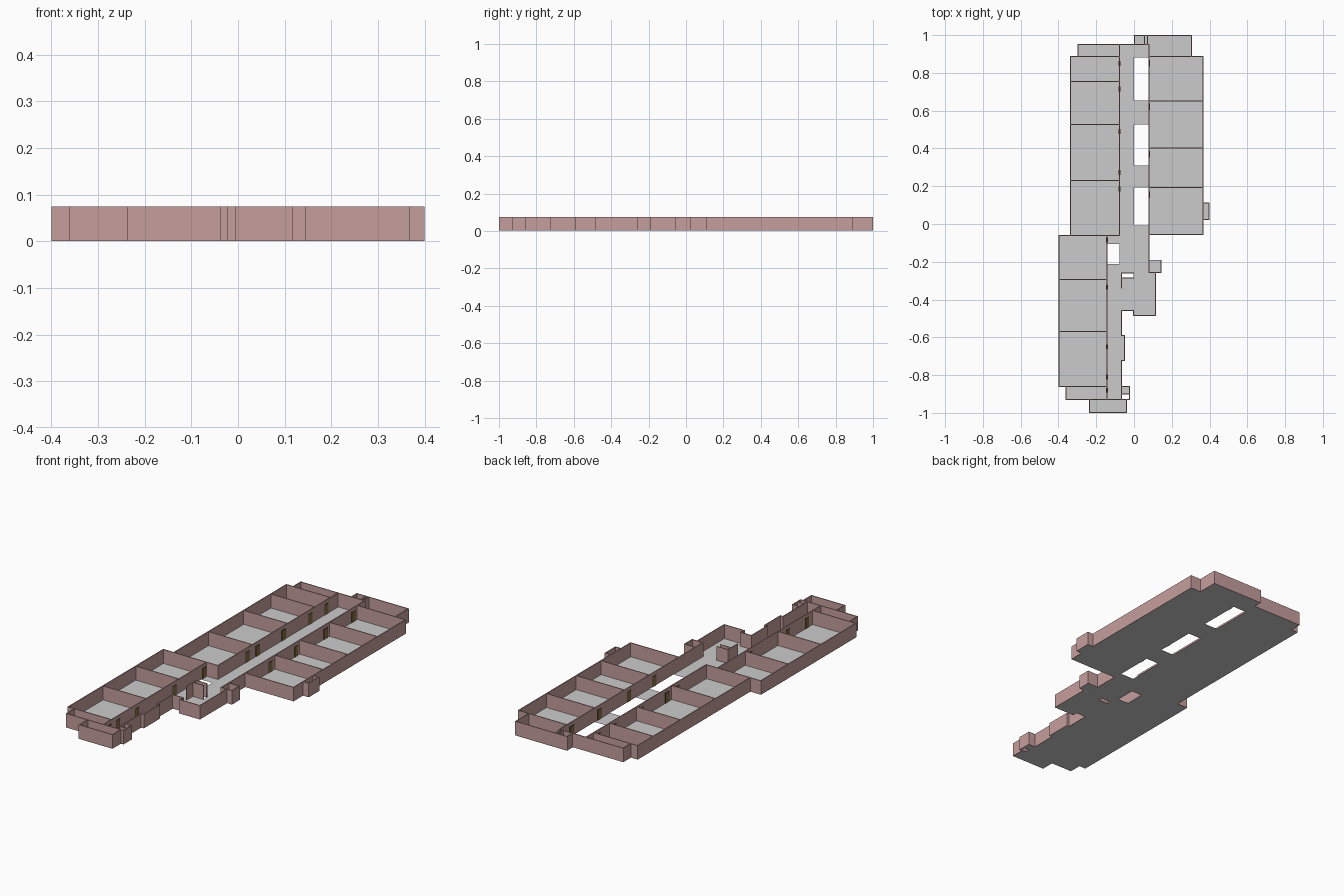
import bpy, bmesh

H = 0.075    # wall height
T = 0.005    # wall thickness


def material(name, rgb):
    m = bpy.data.materials.new(name)
    m.diffuse_color = (*rgb, 1)
    return m


WALL = material("dusty_rose_wall", (0.56, 0.345, 0.335))
FLOOR = material("light_grey_floor", (0.60, 0.60, 0.60))
DOOR = material("olive_brown_door", (0.25, 0.17, 0.05))
FRAME = material("dark_door_frame", (0.08, 0.055, 0.03))


def add_box(bm, x0, x1, y0, y1, z0, z1):
    v = bmesh.ops.create_cube(bm, size=1)["verts"]
    for p in v:
        p.co = (x1 if p.co.x > 0 else x0, y1 if p.co.y > 0 else y0, z1 if p.co.z > 0 else z0)


def finish(bm, name, mat):
    me = bpy.data.meshes.new(name)
    bm.to_mesh(me)
    bm.free()
    me.materials.append(mat)
    bpy.context.collection.objects.link(bpy.data.objects.new(name, me))


def walls(name, xs=(), ys=()):
    """xs: walls along y as (x, y0, y1); ys: walls along x as (y, x0, x1)."""
    bm, t = bmesh.new(), T / 2
    lx, ly = 0.4 - t, 1 - t
    for x, a, b in xs:
        x = max(-lx, min(lx, x))
        add_box(bm, x - t, x + t, max(a - t, -1), min(b + t, 1), 0.001, H)
    for y, a, b in ys:
        y = max(-ly, min(ly, y))
        add_box(bm, max(a - t, -.4), min(b + t, .4), y - t, y + t, 0.001, H)
    finish(bm, name, WALL)


def floor(name, *rects):
    bm = bmesh.new()
    for x0, x1, y0, y1 in rects:
        bm.faces.new([bm.verts.new(p) for p in
                      ((x0, y0, 0), (x1, y0, 0), (x1, y1, 0), (x0, y1, 0))])
    finish(bm, name, FLOOR)


def doors(name, x, ys, w=0.034):
    """Framed doors passing through a wall that runs along y."""
    frames, leaves = bmesh.new(), bmesh.new()
    for y in ys:
        add_box(frames, x - .0035, x + .0035, y - w / 2, y + w / 2, 0.001, 0.057)
        add_box(leaves, x - .0045, x + .0045, y - w / 2 + .004, y + w / 2 - .004, 0.001, 0.053)
    finish(frames, name + "_frames", FRAME)
    finish(leaves, name + "_leaves", DOOR)


# upper left wing
floor("upper_left_floor", (-.336, -.077, -.06, .887), (-.296, -.077, .887, .951))
walls("upper_left_walls",
      [(-.336, -.06, .887), (-.077, -.06, .951), (-.296, .887, .951)],
      [(y, -.336, -.077) for y in (-.06, .231, .527, .755, .887)] + [(.951, -.296, 0)])

# right wing with side closet
floor("right_wing_floor", (.08, .365, -.055, .887), (.365, .4, .025, .11))
walls("right_wing_walls",
      [(.08, -.055, .887), (.365, -.055, .887), (.4, .025, .11)],
      [(y, .08, .365) for y in (-.055, .194, .403, .652, .887)]
      + [(y, .365, .4) for y in (.025, .11)])

# rooms at the far end
floor("far_end_floor", (0, .08, .951, 1), (.08, .304, .887, 1))
walls("far_end_walls",
      [(.002, .951, 1), (.055, .951, 1), (.072, .951, 1), (.08, .887, .951), (.304, .887, 1)],
      [(1, 0, .304), (.951, 0, .08)])

# corridor with three floor openings, and the lobby below it
floor("corridor_floor", (-.077, 0, -.26, .951), (0, .08, .882, .951), (0, .08, .527, .655),
      (0, .08, .194, .311), (0, .08, -.26, -.007), (-.143, -.077, -.107, -.06),
      (-.143, -.077, -.26, -.213))
walls("lobby_walls", [(.08, -.192, -.055)])

# lobby annexes
floor("annex_floor", (.08, .143, -.256, -.192), (-.003, .114, -.484, -.26),
      (-.065, -.003, -.457, -.287))
walls("annex_walls",
      [(.08, -.256, -.192), (.143, -.256, -.192), (.114, -.484, -.256),
       (-.003, -.484, -.457), (-.065, -.34, -.26)],
      [(-.192, .08, .143), (-.256, .08, .143), (-.484, -.003, .114),
       (-.457, -.065, -.003), (-.26, -.065, -.003), (-.287, -.065, -.003)])

# lower left wing
floor("lower_left_floor", (-.4, -.143, -.86, -.06), (-.36, -.143, -.928, -.86))
walls("lower_left_walls",
      [(-.4, -.86, -.06), (-.143, -.928, -.06), (-.36, -.928, -.86)],
      [(y, -.4, -.143) for y in (-.86, -.568, -.293, -.06)] + [(-.928, -.36, -.065)])

# lower corridor, its bay, the near end room and small closet
floor("lower_corridor_floor", (-.143, -.065, -.928, -.26), (-.065, -.05, -.722, -.59),
      (-.235, -.04, -1, -.928), (-.065, -.025, -.9, -.86))
walls("lower_corridor_walls",
      [(-.065, -.59, -.457), (-.05, -.722, -.59), (-.065, -.928, -.722),
       (-.235, -1, -.928), (-.04, -1, -.928), (-.025, -.928, -.86)],
      [(-.59, -.065, -.05), (-.722, -.065, -.05), (-1, -.235, -.04), (-.928, -.065, -.025),
       (-.86, -.065, -.025), (-.9, -.065, -.025)])

# doors along the corridors
doors("upper_left_door", -.077, (.185, .272, .49, .715, .85))
doors("right_wing_door", .08, (.155, .37, .62, .85))
doors("lower_left_door", -.143, (-.88, -.81, -.65, -.335, -.085))
